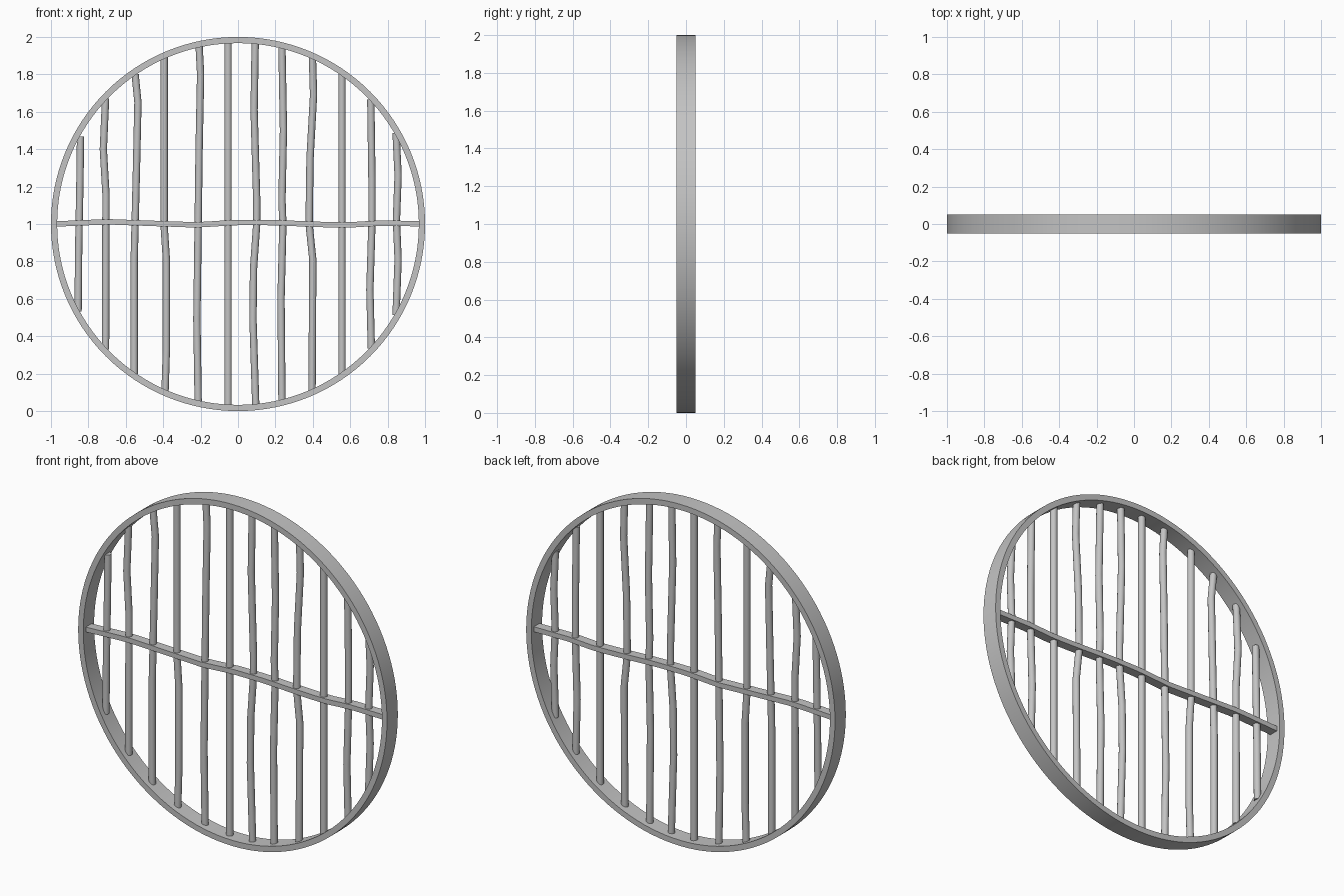
import bpy, bmesh, math

if "Cube" in bpy.data.objects:
    bpy.data.objects.remove(bpy.data.objects["Cube"])

grey = bpy.data.materials.new("grey metal")
grey.diffuse_color = (0.55, 0.55, 0.55, 1)
grey.use_nodes = True
grey.node_tree.nodes["Principled BSDF"].inputs["Base Color"].default_value = grey.diffuse_color


def sweep(name, sections, closed=False):
    """Bridge a list of equal cross-sections into a solid."""
    bm = bmesh.new()
    rings = [[bm.verts.new(p) for p in s] for s in sections]
    pairs = list(zip(rings, rings[1:]))
    if closed:
        pairs.append((rings[-1], rings[0]))
    for a, b in pairs:
        for i in range(len(a)):
            j = (i + 1) % len(a)
            bm.faces.new((a[i], a[j], b[j], b[i]))
    if not closed:
        bm.faces.new(rings[0])
        bm.faces.new(rings[-1])
    bmesh.ops.recalc_face_normals(bm, faces=bm.faces)
    me = bpy.data.meshes.new(name)
    bm.to_mesh(me)
    bm.free()
    me.materials.append(grey)
    ob = bpy.data.objects.new(name, me)
    bpy.context.collection.objects.link(ob)
    bpy.ops.object.select_all(action='DESELECT')
    ob.select_set(True)
    bpy.context.view_layer.objects.active = ob
    bpy.ops.object.shade_smooth_by_angle(angle=math.radians(35))
    return ob


def lerp(path, t):
    """Read an offset from (t, value) pairs, sorted by t."""
    for (t0, v0), (t1, v1) in zip(path, path[1:]):
        if t <= t1:
            return v0 + (v1 - v0) * (t - t0) / (t1 - t0)
    return path[-1][1]


# Round frame
N = 128
profile = [(0.967, -0.05), (1.0, -0.05), (1.0, 0.05), (0.967, 0.05)]
sweep("round_frame", [[(r * math.cos(a), y, 1 + r * math.sin(a)) for r, y in profile]
                      for a in (2 * math.pi * k / N for k in range(N))], closed=True)

# Slightly bent vertical rods: (z, x) points from bottom to top
rods = [
    [(0.5, -0.855), (0.86, -0.852), (1.24, -0.845), (1.5, -0.842)],
    [(0.33, -0.708), (1.16, -0.706), (1.4, -0.72), (1.68, -0.708)],
    [(0.2, -0.555), (0.81, -0.555), (1.29, -0.543), (1.65, -0.535), (1.81, -0.55)],
    [(0.11, -0.39), (0.33, -0.383), (0.81, -0.383), (0.99, -0.395), (1.89, -0.395)],
    [(0.06, -0.213), (0.49, -0.22), (0.86, -0.215), (1.4, -0.208), (1.8, -0.2), (1.95, -0.208)],
    [(0.03, -0.053), (1.97, -0.053)],
    [(0.04, 0.095), (0.49, 0.08), (0.76, 0.083), (1.0, 0.1), (1.13, 0.1), (1.61, 0.086), (1.96, 0.092)],
    [(0.07, 0.235), (0.6, 0.23), (1.0, 0.24), (1.13, 0.235), (1.5, 0.243), (1.94, 0.235)],
    [(0.12, 0.396), (0.81, 0.4), (1.0, 0.38), (1.35, 0.385), (1.69, 0.404), (1.88, 0.398)],
    [(0.2, 0.556), (1.8, 0.556)],
    [(0.33, 0.713), (0.65, 0.705), (1.0, 0.716), (1.24, 0.716), (1.68, 0.71)],
    [(0.5, 0.845), (0.81, 0.856), (1.02, 0.847), (1.26, 0.856), (1.5, 0.845)],
]
SIDES, R = 16, 0.0195
for n, path in enumerate(rods, 1):
    half = math.sqrt(0.975 ** 2 - path[0][1] ** 2)
    path[0] = (1 - half, path[0][1])
    path[-1] = (1 + half, path[-1][1])
    sweep(f"vertical_rod_{n}",
          [[(x + R * math.cos(a), R * math.sin(a), z)
            for a in (2 * math.pi * k / SIDES for k in range(SIDES))] for z, x in path])

# Flat crossbar with a gentle wave: (x, z) points
wave = [(-0.975, 1.0), (-0.7, 1.012), (-0.48, 1.004), (-0.22, 0.995), (-0.02, 1.008),
        (0.18, 1.008), (0.42, 0.998), (0.58, 0.994), (0.74, 1.004), (0.975, 1.002)]
D, H = 0.027, 0.0145
xs = [-0.975 + 1.95 * k / 26 for k in range(27)]
sweep("crossbar", [[(x, -D, z - H), (x, D, z - H), (x, D, z + H), (x, -D, z + H)]
                   for x, z in ((x, lerp(wave, x)) for x in xs)])
